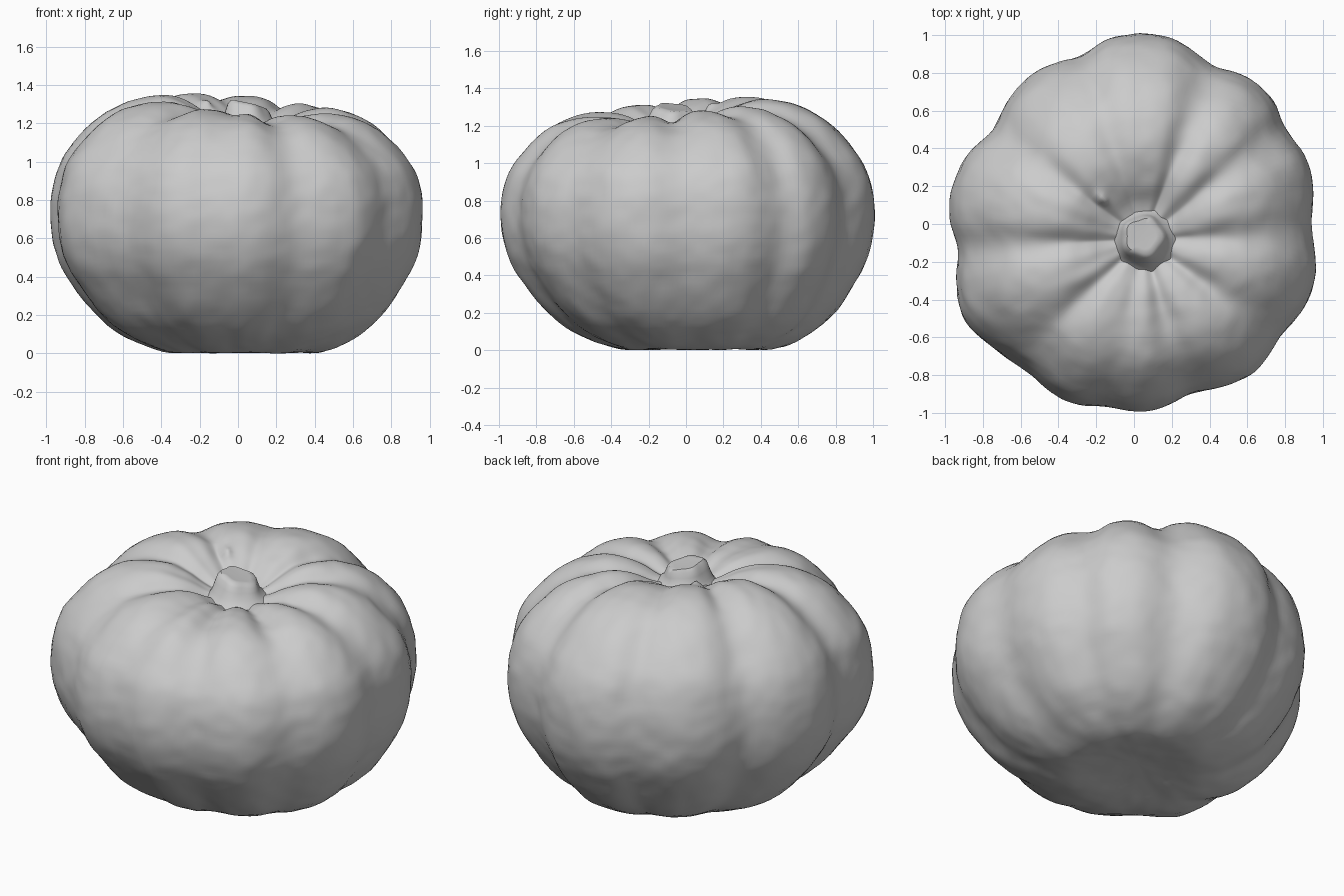
import bpy, bmesh, math
from mathutils import Vector, noise

if "Cube" in bpy.data.objects:
    bpy.data.objects.remove(bpy.data.objects["Cube"])

N = 192          # segments around
STEPS = 6        # rings between profile points

skin = bpy.data.materials.new("plain grey")
skin.diffuse_color = (0.6, 0.6, 0.6, 1)
skin.use_nodes = True
skin.node_tree.nodes["Principled BSDF"].inputs["Base Color"].default_value = skin.diffuse_color

# Plan outline at the widest height (counter-clockwise)
OUTLINE = [(0.935, 0), (0.94, 0.19), (0.91, 0.345), (0.785, 0.515), (0.75, 0.64),
           (0.61, 0.77), (0.41, 0.84), (0.21, 0.976), (0, 1), (-0.16, 0.97),
           (-0.265, 0.885), (-0.5, 0.81), (-0.66, 0.66), (-0.74, 0.5), (-0.875, 0.37),
           (-0.955, 0.21), (-0.975, 0), (-0.93, -0.13), (-0.94, -0.29), (-0.9, -0.5),
           (-0.715, -0.675), (-0.54, -0.795), (-0.345, -0.94), (-0.13, -0.955),
           (0.015, -0.99), (0.16, -0.965), (0.32, -0.89), (0.61, -0.8),
           (0.775, -0.6), (0.92, -0.4), (0.965, -0.19)]
# Side profile: radius fraction, height
PROFILE = [(0, 0.045), (0.2, 0.03), (0.4, 0.015), (0.6, 0.085), (0.76, 0.2),
           (0.91, 0.4), (0.98, 0.56), (1, 0.72), (0.985, 0.87), (0.925, 1.02),
           (0.77, 1.19), (0.61, 1.275), (0.44, 1.3), (0.29, 1.265), (0.15, 1.195), (0, 1.165)]
# Grooves between ribs: angle in degrees, depth
GROOVES = [(33, 0.05), (63, 0.065), (106, 0.03), (146, 0.05), (188, 0.06),
           (230, 0.06), (263, 0.02), (287, 0.06), (322, 0.06), (356, 0.05)]


def outline_radii():
    """Resample the outline by angle and soften it."""
    pts = [(math.atan2(y, x) % math.tau, math.hypot(x, y) * 1.008) for x, y in OUTLINE]
    pts.append((math.tau, pts[0][1]))
    radii = []
    for i in range(N):
        a = math.tau * i / N
        for (a0, r0), (a1, r1) in zip(pts, pts[1:]):
            if a0 <= a <= a1:
                radii.append(r0 + (r1 - r0) * (a - a0) / (a1 - a0))
                break
    for _ in range(4):
        radii = [(radii[i - 1] + 2 * radii[i] + radii[(i + 1) % N]) / 4 for i in range(N)]
    return radii


def smooth_profile():
    """Catmull-Rom curve through the profile points."""
    p = [Vector(q) for q in PROFILE]
    p = [Vector((-p[1].x, p[1].y))] + p + [Vector((-p[-2].x, p[-2].y))]
    out = []
    for k in range(1, len(p) - 2):
        a, b, c, d = p[k - 1:k + 3]
        for s in range(STEPS):
            t = s / STEPS
            out.append(0.5 * (2 * b + (c - a) * t + (2 * a - 5 * b + 4 * c - d) * t * t
                              + (3 * b - a - 3 * c + d) * t ** 3))
    return out[1:]


def skin_rings(bm, rings, bottom, top):
    """Bridge rings of vertices; close the ends with fans."""
    n = len(rings[0])
    for r0, r1 in zip(rings, rings[1:]):
        for i in range(n):
            j = (i + 1) % n
            bm.faces.new((r0[i], r0[j], r1[j], r1[i]))
    for i in range(n):
        j = (i + 1) % n
        if bottom:
            bm.faces.new((bottom, rings[0][j], rings[0][i]))
        if top:
            bm.faces.new((top, rings[-1][i], rings[-1][j]))


def finish(bm, name, angle):
    bm.normal_update()
    mesh = bpy.data.meshes.new(name)
    bm.to_mesh(mesh)
    bm.free()
    ob = bpy.data.objects.new(name, mesh)
    bpy.context.collection.objects.link(ob)
    mesh.materials.append(skin)
    bpy.ops.object.select_all(action='DESELECT')
    ob.select_set(True)
    bpy.context.view_layer.objects.active = ob
    bpy.ops.object.shade_smooth_by_angle(angle=math.radians(angle))
    return ob


# Ribbed body, with off-centre poles and a crown that leans up at the back left
TOP, BOTTOM = Vector((0.05, -0.08)), Vector((0.06, 0.1))
radii = outline_radii()
bm = bmesh.new()
rings, weights = [], []
for f, z in smooth_profile():
    pole = TOP if z > 0.72 else BOTTOM
    ring = []
    for i in range(N):
        a = math.tau * i / N
        xy = Vector((math.cos(a), math.sin(a))) * radii[i] * f + pole * (1 - f)
        lift = 0.055 * math.cos(a - math.radians(130)) * max(0, (z - 0.72) / 0.58) * min(1, f / 0.4)
        ring.append(bm.verts.new((xy.x, xy.y, z + lift)))
    rings.append(ring)
    if z > 0.72:
        weights.append(min(1, 0.2 + 1.4 * (1 - f)) * min(1, f / 0.5))
    else:
        weights.append(0.2 * min(1, f / 0.9) ** 2)
skin_rings(bm, rings, bm.verts.new((*BOTTOM, 0.045)), bm.verts.new((*TOP, 1.165)))
bm.normal_update()

# Press in the grooves, roughen the skin slightly and raise one small wart
WART = Vector((-0.17, 0.13))
moves = []
for ring, w in zip(rings, weights):
    for i, v in enumerate(ring):
        deg = 360 * i / N
        cut = sum(d * math.exp(-(((deg - g + 180) % 360 - 180) / 8.5) ** 2) for g, d in GROOVES)
        rough = 0.006 * noise.noise(v.co * 5) + 0.004 * noise.noise(v.co * 13)
        if v.co.z > 1:
            rough += 0.03 * math.exp(-((v.co.xy - WART).length / 0.028) ** 2)
        moves.append((v, v.normal * (rough - cut * w)))
for v, m in moves:
    v.co += m
low = min(v.co.z for v in bm.verts)
for v in bm.verts:
    v.co.z -= low * max(0, 1 - v.co.z)
finish(bm, "pumpkin_body", 60)

# Stub stem: flared round base rising to a slanted five-sided cut top
bm = bmesh.new()
rings = []
M = 40
for r, z, x, y, lobes in [(0.2, 1.15, 0.05, -0.08, 0), (0.155, 1.19, 0.05, -0.08, 0.01),
                          (0.135, 1.215, 0.05, -0.08, 0.02), (0.12, 1.25, 0.05, -0.075, 0.04),
                          (0.108, 1.28, 0.05, -0.07, 0.06), (0.092, 1.298, 0.05, -0.065, 0.07),
                          (0.065, 1.298, 0.05, -0.065, 0.05)]:
    ring = []
    for i in range(M):
        a = math.tau * i / M
        rr = r * (1 + lobes * math.cos(5 * a))
        tilt = -0.25 * rr * math.cos(a - 0.4) * min(1, max(0, (z - 1.19) / 0.1))
        ring.append(bm.verts.new((x + rr * math.cos(a), y + rr * math.sin(a), z + tilt)))
    rings.append(ring)
skin_rings(bm, rings, None, bm.verts.new((0.05, -0.065, 1.293)))
finish(bm, "stem", 50)
